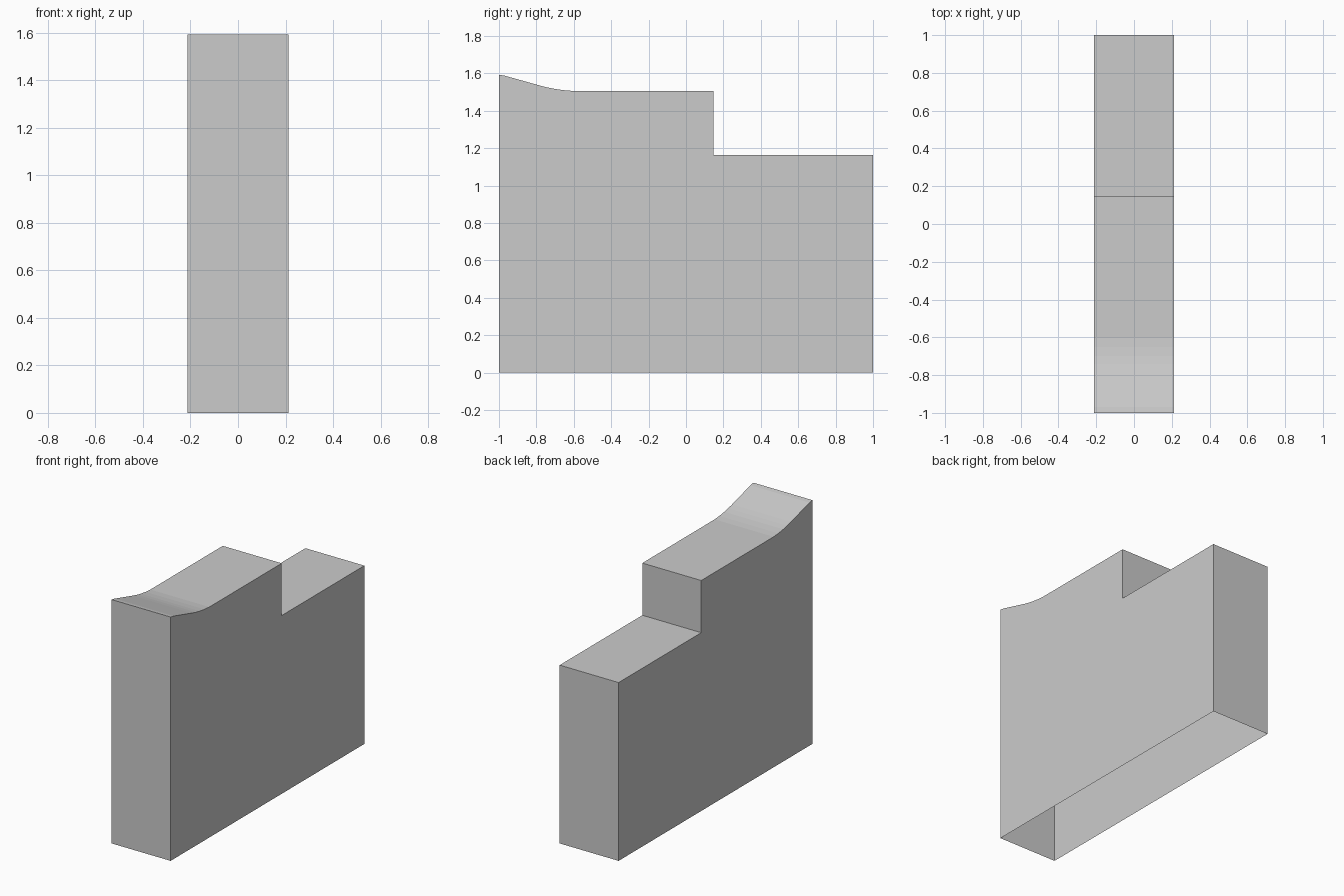
import bpy
import bmesh

cube = bpy.data.objects.get("Cube")
if cube:
    bpy.data.objects.remove(cube, do_unlink=True)

HALF_WIDTH = 0.213

# Plain grey finish
grey = bpy.data.materials.new("light_grey")
grey.use_nodes = True
colour = (0.6, 0.6, 0.6, 1.0)
grey.diffuse_color = colour
grey.node_tree.nodes["Principled BSDF"].inputs["Base Color"].default_value = colour

# Side outline (y, z): raised front lip, level top, step down to the back
outline = [
    (-1, 0), (-1, 1.593), (-0.97, 1.588), (-0.78, 1.535), (-0.74, 1.525),
    (-0.7, 1.517), (-0.65, 1.51), (-0.6, 1.506), (0.147, 1.506),
    (0.147, 1.165), (1, 1.165), (1, 0),
]

# Hollow stepped shell: two side walls joined by a strip, open underneath
bm = bmesh.new()
right = [bm.verts.new((-HALF_WIDTH, y, z)) for y, z in outline]
left = [bm.verts.new((HALF_WIDTH, y, z)) for y, z in outline]
bm.faces.new(right)
bm.faces.new(left)
for i in range(len(outline) - 1):
    bm.faces.new((right[i], right[i + 1], left[i + 1], left[i]))
bmesh.ops.recalc_face_normals(bm, faces=bm.faces)

# Keep the shell facing outward
front = min(bm.faces, key=lambda f: f.calc_center_median().y)
if front.normal.y > 0:
    bmesh.ops.reverse_faces(bm, faces=bm.faces)

mesh = bpy.data.meshes.new("stepped_shell")
bm.to_mesh(mesh)
bm.free()
mesh.materials.append(grey)
shell = bpy.data.objects.new("stepped_shell", mesh)
bpy.context.collection.objects.link(shell)
